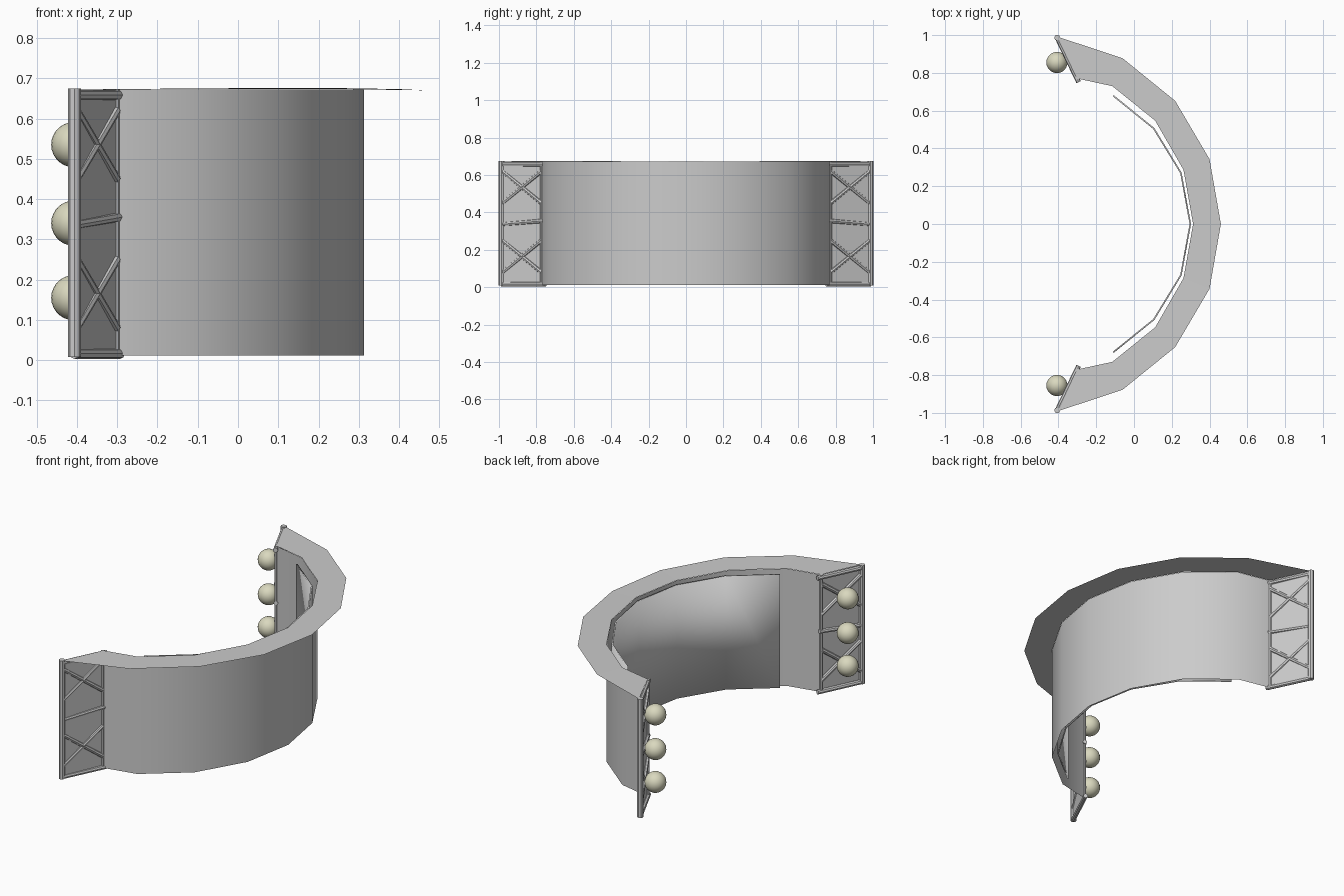
import bpy, bmesh, math
from mathutils import Vector

if "Cube" in bpy.data.objects:
    bpy.data.objects.remove(bpy.data.objects["Cube"])

INNER = [(-0.30, 0.77), (-0.115, 0.73), (0.112, 0.547), (0.262, 0.287), (0.313, 0)]
OUTER = [(-0.40, 0.99), (-0.06, 0.877), (0.218, 0.652), (0.40, 0.343), (0.46, 0)]
SCREEN = [(-0.107, 0.682), (0.108, 0.508), (0.252, 0.272), (0.302, 0)]


def full(half):
    """Complete a half arc by mirroring it across y = 0."""
    return half + [(x, -y) for x, y in reversed(half[:-1])]


def strip(name, a, b, smooth=False):
    """Sheet of quads between two rows of points."""
    n = len(a)
    faces = [(i, i + 1, n + i + 1, n + i) for i in range(n - 1)]
    me = bpy.data.meshes.new(name)
    me.from_pydata(a + b, [], faces)
    ob = bpy.data.objects.new(name, me)
    bpy.context.collection.objects.link(ob)
    for p in me.polygons:
        p.use_smooth = smooth
    return ob


def wall(name, path, z0, z1, smooth=True):
    return strip(name, [(x, y, z0) for x, y in path], [(x, y, z1) for x, y in path], smooth)


def bar(name, p, q, r=0.013):
    """Eight-sided rod from p to q."""
    p, q = Vector(p), Vector(q)
    bpy.ops.mesh.primitive_cylinder_add(vertices=8, radius=r, depth=(q - p).length,
                                        location=(p + q) / 2)
    ob = bpy.context.object
    ob.name = name
    ob.rotation_euler = (q - p).to_track_quat('Z', 'Y').to_euler()


# curved back wall
wall("back_wall", list(reversed(full(INNER))), 0.012, 0.672)

# thin curved screen just inside the wall
screen = wall("screen", list(reversed(full(SCREEN))), 0.02, 0.658)
mod = screen.modifiers.new("thickness", 'SOLIDIFY')
mod.thickness = 0.008
mod.offset = -1

# flat overhanging roof band
ZO = [0.672, 0.675, 0.676, 0.673, 0.670]
zo = ZO + ZO[-2::-1]
strip("roof", [(x, y, 0.673) for x, y in full(INNER)],
      [(x, y, z) for (x, y), z in zip(full(OUTER), zo)])

# ball material
cream = bpy.data.materials.new("cream")
cream.diffuse_color = (0.70, 0.69, 0.52, 1)
cream.use_nodes = True
cream.node_tree.nodes["Principled BSDF"].inputs["Base Color"].default_value = cream.diffuse_color

for s, side in ((1, "left"), (-1, "right")):
    # end panel
    wall(side + "_panel", [(-0.30, s * 0.77), (-0.40, s * 0.99)][::s], 0.012, 0.672, False)

    # truss point: t runs from the inner post (0) to the outer post (1)
    def at(t, z):
        return (-0.303 - 0.103 * t, s * (0.772 + 0.214 * t), z)

    bar(side + "_outer_post", at(1, 0.008), at(1, 0.675), 0.016)
    bar(side + "_inner_post", at(0, 0.012), at(0, 0.672), 0.009)
    bar(side + "_bottom_rail", at(-0.1, 0.016), at(1, 0.016))
    bar(side + "_top_rail", at(-0.1, 0.658), at(1, 0.658))
    bar(side + "_middle_rail", at(-0.05, 0.355), at(0.95, 0.337), 0.012)
    for z in (0.165, 0.535):
        bar(side + "_brace", at(0.0, z - 0.085), at(0.97, z + 0.085), 0.012)
        bar(side + "_brace", at(0.0, z + 0.085), at(0.97, z - 0.085), 0.012)

    # three round lamps on the inward side
    for z in (0.155, 0.34, 0.535):
        bpy.ops.mesh.primitive_uv_sphere_add(segments=24, ring_count=14, radius=0.056,
                                             location=(-0.408, s * 0.855, z))
        ball = bpy.context.object
        ball.name = side + "_lamp"
        ball.data.materials.append(cream)
        bpy.ops.object.shade_smooth()
